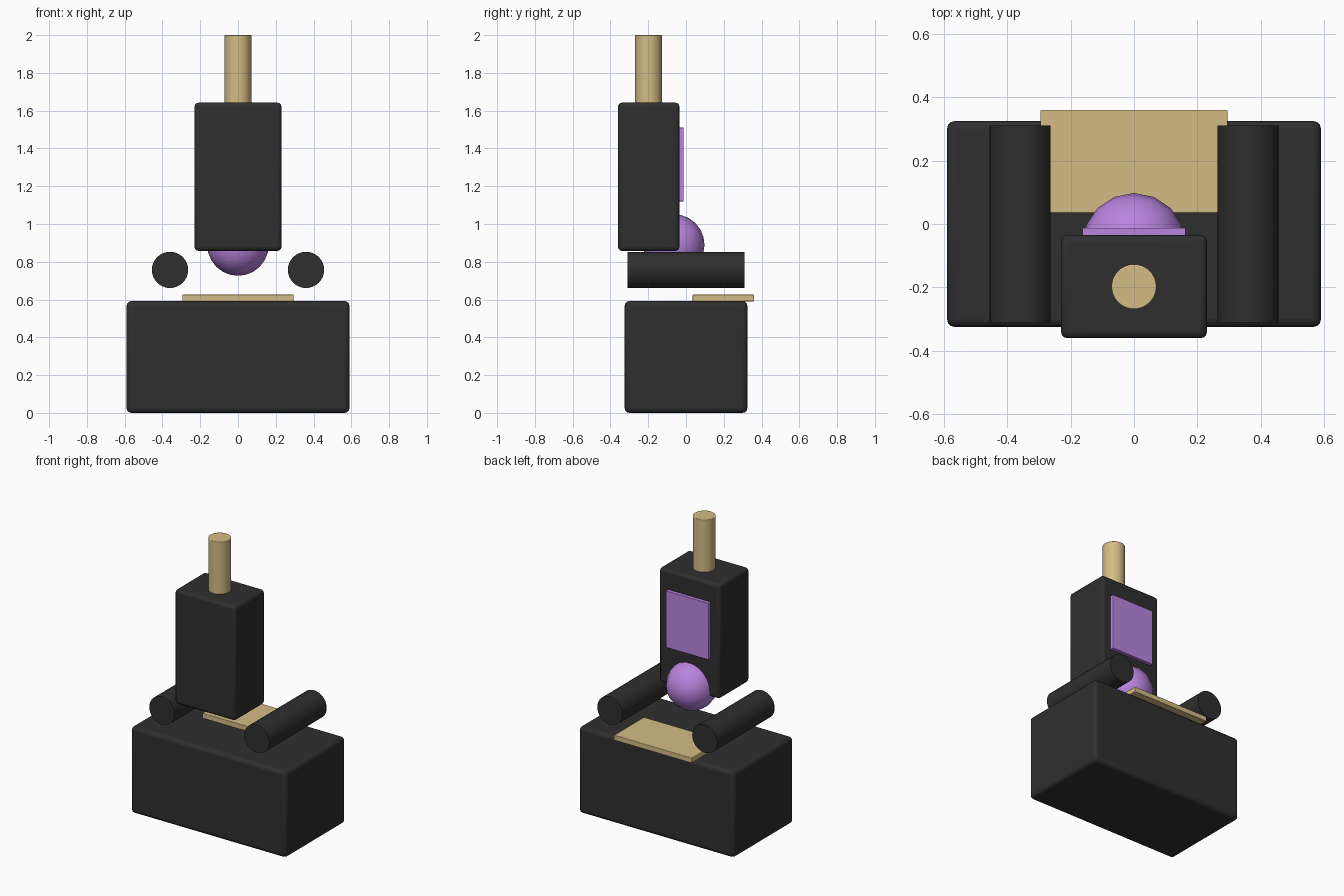
import bpy
import math

if "Cube" in bpy.data.objects:
    bpy.data.objects.remove(bpy.data.objects["Cube"])


def material(name, rgb):
    m = bpy.data.materials.new(name)
    m.diffuse_color = (*rgb, 1.0)
    m.use_nodes = True
    m.node_tree.nodes["Principled BSDF"].inputs["Base Color"].default_value = m.diffuse_color
    return m


CHARCOAL = material("charcoal", (0.028, 0.028, 0.028))
TAN = material("tan", (0.66, 0.50, 0.23))
PURPLE = material("purple", (0.49, 0.23, 0.74))


def finish(obj, name, mat, bevel=0.0, angle=40):
    obj.name = name
    obj.data.materials.append(mat)
    bpy.ops.object.transform_apply(location=False, rotation=True, scale=True)
    if bevel:
        mod = obj.modifiers.new("rounded_edges", 'BEVEL')
        mod.width = bevel
        mod.segments = 3
        mod.limit_method = 'ANGLE'
    bpy.ops.object.shade_smooth_by_angle(angle=math.radians(angle))
    if bevel:
        obj.data.polygons.foreach_set("use_smooth", [True] * len(obj.data.polygons))
    return obj


def box(name, mat, x, y, z, bevel):
    """Rounded box from (min, max) pairs."""
    spans = (x, y, z)
    bpy.ops.mesh.primitive_cube_add(size=1, location=[(a + b) / 2 for a, b in spans])
    obj = bpy.context.object
    obj.scale = [b - a for a, b in spans]
    return finish(obj, name, mat, bevel)


def cylinder(name, mat, radius, depth, location, rotation=(0, 0, 0), bevel=0.0):
    bpy.ops.mesh.primitive_cylinder_add(vertices=32, radius=radius, depth=depth,
                                        location=location, rotation=rotation)
    return finish(bpy.context.object, name, mat, bevel)


# Seat block and the plate overhanging its rear edge
box("base", CHARCOAL, (-0.59, 0.59), (-0.325, 0.325), (0.0, 0.592), 0.025)
box("seat_plate", TAN, (-0.295, 0.295), (0.035, 0.36), (0.59, 0.626), 0.004)

# Armrests running front to back
for side, label in ((-1, "left"), (1, "right")):
    cylinder(label + "_armrest", CHARCOAL, 0.096, 0.62, (side * 0.36, 0, 0.757),
             (math.pi / 2, 0, 0))

# Upright back with its panel
box("tower", CHARCOAL, (-0.23, 0.23), (-0.36, -0.035), (0.858, 1.642), 0.02)
box("tower_panel", PURPLE, (-0.163, 0.163), (-0.045, -0.012), (1.12, 1.51), 0.004)

# Ball at the foot of the upright
bpy.ops.mesh.primitive_uv_sphere_add(segments=16, ring_count=12, radius=0.163,
                                     location=(0, -0.065, 0.889))
finish(bpy.context.object, "ball", PURPLE)

# Post on top
cylinder("post", TAN, 0.071, 0.40, (0, -0.198, 1.80), bevel=0.004)
